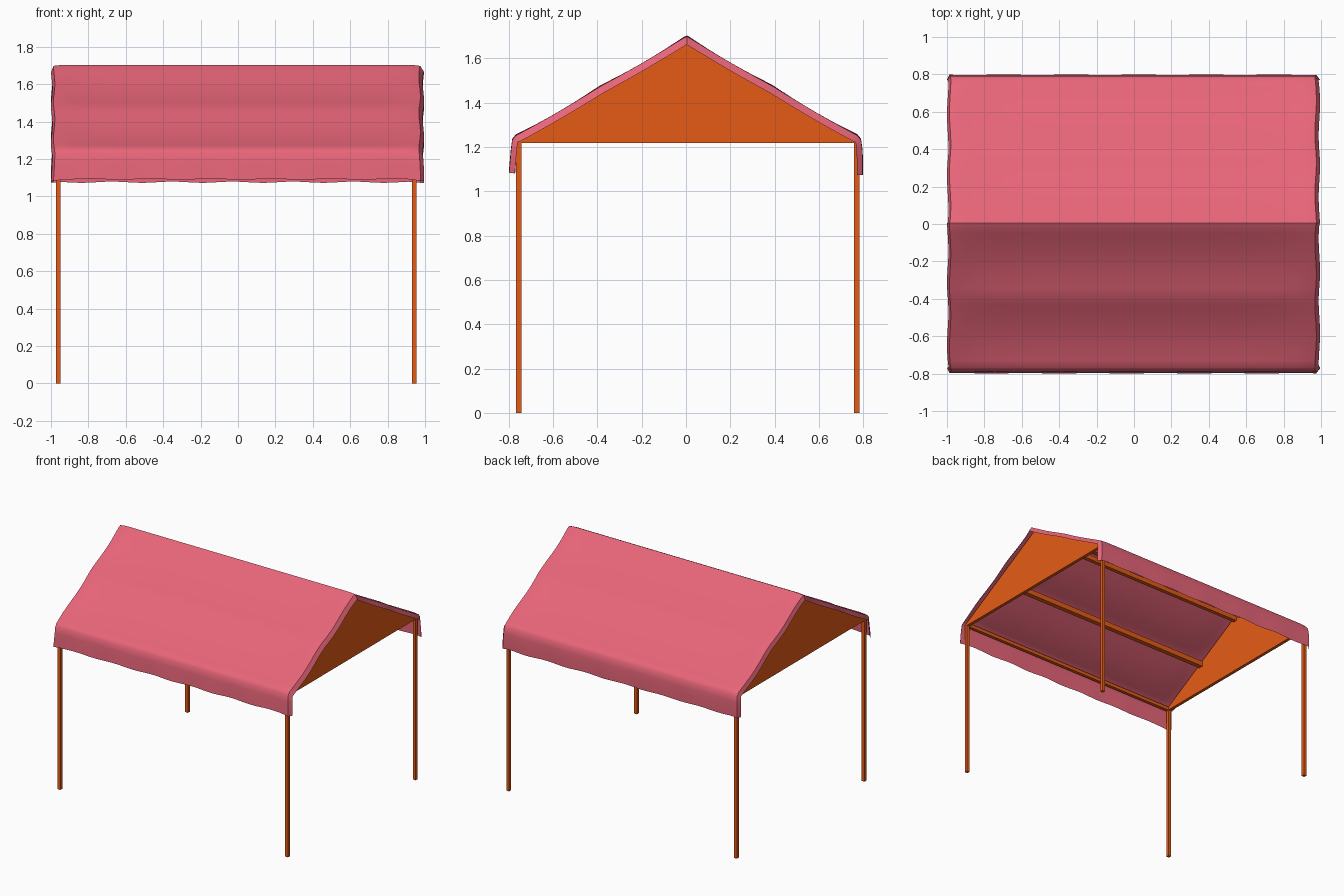
import bpy, bmesh, math
from mathutils import Vector

if "Cube" in bpy.data.objects:
    bpy.data.objects.remove(bpy.data.objects["Cube"])


def material(name, color):
    m = bpy.data.materials.new(name)
    m.diffuse_color = (*color, 1)
    m.use_nodes = True
    m.node_tree.nodes["Principled BSDF"].inputs["Base Color"].default_value = m.diffuse_color
    return m


PINK = material("pink_cloth", (0.80, 0.13, 0.19))
ORANGE = material("orange_frame", (0.78, 0.105, 0.008))


def finish(bm, name, mat):
    bmesh.ops.recalc_face_normals(bm, faces=bm.faces)
    me = bpy.data.meshes.new(name)
    bm.to_mesh(me)
    bm.free()
    me.materials.append(mat)
    ob = bpy.data.objects.new(name, me)
    bpy.context.collection.objects.link(ob)
    return ob


def box(name, lo, hi):
    bm = bmesh.new()
    bmesh.ops.create_cube(bm, size=1)
    for v in bm.verts:
        v.co = [(a + b) / 2 + c * (b - a) for a, b, c in zip(lo, hi, v.co)]
    return finish(bm, name, ORANGE)


X0, X1 = -0.973, 0.955      # outer faces of the frame
Y0, Y1 = -0.767, 0.782
YC = (Y0 + Y1) / 2
T = 0.024                   # bar thickness
EAVE, APEX = 1.217, 1.665

# legs and eave beams
for side, y in (("front", Y0), ("back", Y1 - T)):
    for hand, x in (("left", X0), ("right", X1 - T)):
        box(f"{side}_{hand}_leg", (x, y, 0), (x + T, y + T, EAVE + 0.005))
    box(f"{side}_eave_beam", (X0 + T, y, EAVE - 0.002), (X1 - T, y + T, EAVE + T))

# ridge beam and mid-slope purlins
box("ridge_beam", (X0 + T, YC - 0.015, 1.625), (X1 - T, YC + 0.015, 1.66))
for side, s in (("front", -1), ("back", 1)):
    y = YC + s * 0.385
    box(f"{side}_purlin", (X0 + T, y - 0.018, 1.412), (X1 - T, y + 0.018, 1.452))

# triangular gable panels
for hand, x in (("left", X0), ("right", X1 - T)):
    bm = bmesh.new()
    f = bm.faces.new([bm.verts.new((x, y, z)) for y, z in
                      ((Y0, EAVE), (Y1, EAVE), (Y1, EAVE + 0.01), (YC, APEX), (Y0, EAVE + 0.01))])
    ext = bmesh.ops.extrude_face_region(bm, geom=[f], use_keep_orig=True)["geom"]
    bmesh.ops.translate(bm, vec=(T, 0, 0), verts=[g for g in ext if isinstance(g, bmesh.types.BMVert)])
    finish(bm, f"{hand}_gable", ORANGE)

# cloth cover: half profile from ridge to skirt hem, mirrored, swept along x
slope = [0.012, 0.05, 0.1, 0.15, 0.2, 0.25, 0.3, 0.345, 0.385, 0.43, 0.48, 0.53, 0.58, 0.63, 0.68, 0.73]
half = ([(y, 1.704 - 0.582 * y) for y in slope]
        + [(0.768, 1.257), (0.784, 1.237), (0.790, 1.19), (0.794, 1.14), (0.798, 1.084)])
profile = ([(-y, z + (0.008 if z < 1.1 else 0)) for y, z in reversed(half)]
           + [(0.005, 1.704)] + [(min(y + 0.006, 0.798), z - 0.008 * (z < 1.1)) for y, z in half])
N = len(profile)


def inward(i):
    a, b = profile[max(i - 1, 0)], profile[min(i + 1, N - 1)]
    d = Vector((b[0] - a[0], b[1] - a[1])).normalized()
    return Vector((d.y, -d.x))


COLS = 60
bm = bmesh.new()
rows = []
for c in range(-1, COLS + 2):
    flap = c < 0 or c > COLS
    t = min(max(c, 0), COLS) / COLS * 2 - 1
    col = []
    for i, (y, z) in enumerate(profile):
        s = -1 if y < 0 else 1
        p = Vector((y, z))
        x = t * 0.977 - 0.006 + 0.004 * abs(t) ** 8 * math.sin(i * 0.9 + t)
        # cloth sags between the purlins, less at the gables
        if abs(y) < 0.76:
            p.y -= (0.004 + 0.015 * (1 - t ** 8)) * abs(math.sin(math.pi * (y - 0.003 * s) / 0.385))
        # rippling hem
        if z < 1.22:
            k = (1.24 - z) / 0.15
            p.x += k * 0.0015 * math.sin(t * 17 + s)
            p.y += k * 0.003 * math.sin(t * 19 + s * 2)
        if abs(t) > 0.95:
            p.y -= 0.006 * (abs(t) - 0.95) / 0.05
        # turned-in end flap
        if flap:
            p += inward(i) * (0.032 if z > 1.25 else 0.026)
            x += 0.020 if t > 0 else -0.013
        col.append(bm.verts.new((x, p.x, p.y)))
    rows.append(col)
for a, b in zip(rows, rows[1:]):
    for i in range(N - 1):
        bm.faces.new((a[i], b[i], b[i + 1], a[i + 1]))
cover = finish(bm, "cloth_cover", PINK)
bpy.context.view_layer.objects.active = cover
cover.select_set(True)
bpy.ops.object.shade_smooth_by_angle(angle=math.radians(45))
